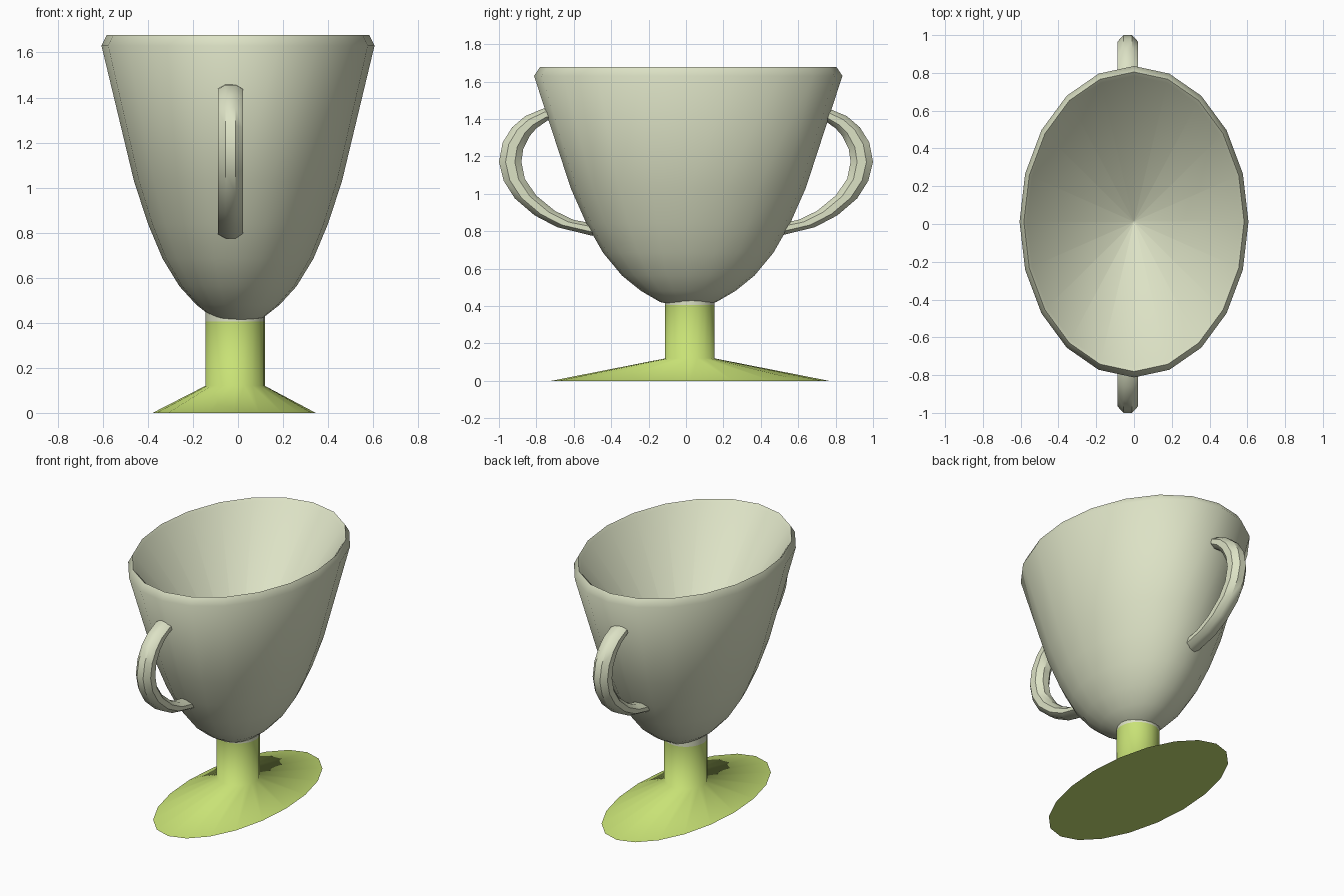
import bpy, bmesh, math

if "Cube" in bpy.data.objects:
    bpy.data.objects.remove(bpy.data.objects["Cube"])


def material(name, rgb):
    m = bpy.data.materials.new(name)
    m.diffuse_color = (*rgb, 1)
    m.use_nodes = True
    m.node_tree.nodes["Principled BSDF"].inputs["Base Color"].default_value = m.diffuse_color
    return m


GREY = material("pale stone grey", (0.72, 0.76, 0.56))
GREEN = material("lime green", (0.58, 0.76, 0.18))


def skin(name, rings, mat, angle):
    """Join rings of points into one surface; one-point rings are poles."""
    bm = bmesh.new()
    loops = [[bm.verts.new(p) for p in ring] for ring in rings]
    for a, b in zip(loops, loops[1:]):
        n = max(len(a), len(b))
        for i in range(n):
            j = (i + 1) % n
            if len(a) == 1:
                bm.faces.new((a[0], b[j], b[i]))
            elif len(b) == 1:
                bm.faces.new((a[i], a[j], b[0]))
            else:
                bm.faces.new((a[i], a[j], b[j], b[i]))
    for end in (loops[0], loops[-1]):
        if len(end) > 1:
            bm.faces.new(end)
    bmesh.ops.recalc_face_normals(bm, faces=bm.faces)
    me = bpy.data.meshes.new(name)
    bm.to_mesh(me)
    bm.free()
    me.materials.append(mat)
    ob = bpy.data.objects.new(name, me)
    bpy.context.collection.objects.link(ob)
    bpy.ops.object.select_all(action='DESELECT')
    ob.select_set(True)
    bpy.context.view_layer.objects.active = ob
    bpy.ops.object.shade_smooth_by_angle(angle=math.radians(angle))
    return ob


def ellipse(cx, cy, z, rx, ry, n):
    if rx == 0:
        return [(cx, cy, z)]
    return [(cx + rx * math.cos(math.tau * i / n),
             cy + ry * math.sin(math.tau * i / n), z) for i in range(n)]


# Oval bowl: outside, bevelled rim, conical inside ending in a tiny flat
profile = [(0, 0.40), (0.05, 0.404), (0.11, 0.421), (0.185, 0.48),
           (0.26, 0.562), (0.335, 0.685), (0.40, 0.84), (0.462, 1.03),
           (0.606, 1.63), (0.583, 1.677), (0.568, 1.66), (0.004, 0.75)]
skin("bowl", [ellipse(0, 0.012, z, r, r * 1.36, 20) for r, z in profile], GREY, 62)

# Stem flaring into an oval foot, and the collar under the bowl
SX, SY, SR = -0.013, 0.021, 0.132
skin("stem_and_foot", [ellipse(-0.017, 0.022, 0, 0.362, 0.742, 20),
                       ellipse(SX, SY, 0.12, SR, SR, 20),
                       ellipse(SX, SY, 0.405, SR, SR, 20)], GREEN, 85)
skin("collar", [ellipse(SX, SY, 0.405, SR, SR, 20),
                ellipse(SX, SY, 0.45, SR, SR, 20)], GREY, 40)

# Two ear handles: outer and inner edge (y, z) of each octagonal section
edges = [((0.68, 1.465), (0.66, 1.40)), ((0.765, 1.455), (0.74, 1.392)),
         ((0.86, 1.415), (0.80, 1.35)), ((0.93, 1.355), (0.835, 1.31)),
         ((0.98, 1.275), (0.87, 1.24)), ((1.0, 1.17), (0.880, 1.17)),
         ((0.975, 1.07), (0.862, 1.08)), ((0.915, 0.975), (0.80, 0.99)),
         ((0.81, 0.885), (0.70, 0.908)), ((0.69, 0.822), (0.60, 0.86)),
         ((0.50, 0.775), (0.46, 0.835))]
K = 1 / math.cos(math.pi / 8)
for side, label in ((-1, "front"), (1, "back")):
    rings = []
    for (oy, oz), (iy, iz) in edges:
        ring = []
        for i in range(8):
            a = math.tau * (i + 0.5) / 8
            t, x = 0.5 + 0.5 * K * math.cos(a), 0.055 * K * math.sin(a)
            ring.append((-0.033 + x, side * (iy + (oy - iy) * t), iz + (oz - iz) * t))
        rings.append(ring)
    skin(label + "_handle", rings, GREY, 42)
